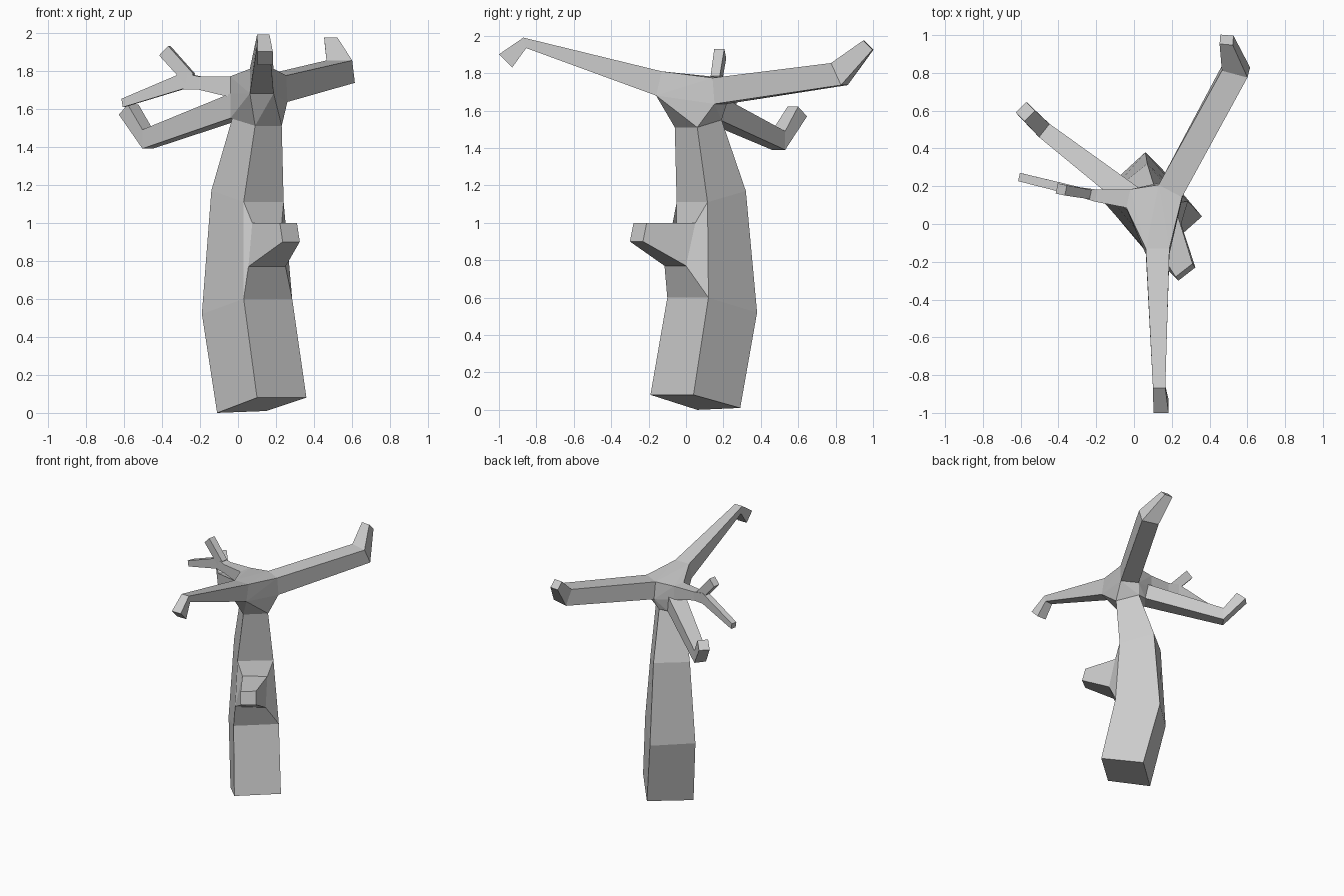
import bpy
import bmesh
from math import radians, sin, cos
from mathutils import Vector

default_cube = bpy.data.objects.get("Cube")
if default_cube:
    bpy.data.objects.remove(default_cube, do_unlink=True)

bark = bpy.data.materials.new("grey_bark")
bark.use_nodes = True
bark_colour = (0.6, 0.6, 0.6, 1)
bark.diffuse_color = bark_colour
bark.node_tree.nodes["Principled BSDF"].inputs["Base Color"].default_value = bark_colour


def finish(name, bm):
    """Turn a bmesh into a flat shaded object with the bark material."""
    bmesh.ops.recalc_face_normals(bm, faces=bm.faces)
    mesh = bpy.data.meshes.new(name)
    bm.to_mesh(mesh)
    bm.free()
    mesh.materials.append(bark)
    part = bpy.data.objects.new(name, mesh)
    bpy.context.collection.objects.link(part)
    return part


def loft(name, rings):
    """Skin a row of four-cornered rings and cap both ends."""
    bm = bmesh.new()
    loops = [[bm.verts.new(point) for point in ring] for ring in rings]
    for lower, upper in zip(loops, loops[1:]):
        for i in range(len(lower)):
            j = (i + 1) % len(lower)
            bm.faces.new((lower[i], lower[j], upper[j], upper[i]))
    bm.faces.new(loops[0][::-1])
    bm.faces.new(loops[-1])
    return finish(name, bm)


def section(centre, width, height, heading, lean):
    """Rectangular cross-section facing a compass heading, leaning along it."""
    heading, lean = radians(heading), radians(lean)
    along = Vector((cos(heading), sin(heading), 0))
    side = Vector((sin(heading), -cos(heading), 0)) * width / 2
    up = (along * sin(lean) + Vector((0, 0, cos(lean)))) * height / 2
    middle = Vector(centre)
    return [middle - side - up, middle + side - up,
            middle + side + up, middle - side + up]


# Trunk rings: corners run front, right, back, left
root_ring = [(.10, -.19, .08), (.36, .04, .08), (.15, .29, .01), (-.11, .06, 0)]
belly_ring = [(.03, -.1, .6), (.285, .12, .6), (.06, .38, .52), (-.19, .15, .52)]
chest_ring = [(.03, -.05, 1.11), (.24, .115, 1.11), (.07, .32, 1.17), (-.14, .15, 1.17)]
neck_ring = [(.09, -.06, 1.51), (.23, .06, 1.51), (.11, .19, 1.55), (-.03, .07, 1.55)]
loft("trunk", [root_ring, belly_ring, chest_ring, neck_ring])

# Swollen collar on the front right face, growing into a cut stub
collar_base = [belly_ring[0], belly_ring[1], chest_ring[1], chest_ring[0]]
collar_rim = [(.055, -.115, .77), (.25, 0, .77), (.23, .05, 1), (.075, -.05, 1)]
stub_end = [(.235, -.3, .9), (.325, -.23, .9), (.31, -.21, 1), (.22, -.28, 1)]
loft("stub_branch", [collar_base, collar_rim, stub_end])

# Main branches: each runs from the crown to an elbow and a bent tip
branches = {
    "front_branch": [
        section((.125, -.145, 1.745), .125, .133, -90, -13),
        section((.133, -.862, 1.962), .065, .058, -90, 15),
        section((.143, -.965, 1.865), .08, .1, -90, 45),
    ],
    "back_branch": [
        section((.195, .18, 1.705), .14, .14, 62, -5),
        section((.54, .82, 1.795), .14, .13, 75, -25),
        section((.49, .975, 1.95), .07, .07, 85, -45),
    ],
    "drooping_branch": [
        section((0, .13, 1.615), .13, .13, 142, 0),
        section((-.475, .495, 1.44), .09, .1, 142, 0),
        section((-.575, .595, 1.595), .08, .085, 135, -52),
    ],
    "forked_branch": [
        section((-.03, .135, 1.715), .1, .11, 168, 0),
        section((-.2, .15, 1.735), .065, .07, 168, 0),
        section((-.29, .17, 1.745), .05, .085, 168, 0),
        section((-.605, .248, 1.63), .045, .045, 168, 10),
    ],
}
for name, rings in branches.items():
    loft(name, rings)

# Upper prong of the fork
loft("fork_prong", [
    section((-.25, .16, 1.755), .05, .07, 168, -35),
    section((-.385, .183, 1.905), .055, .07, 168, -45),
])

# Crown: faceted knot joining the trunk top to every branch root
bm = bmesh.new()
for ring in [neck_ring] + [rings[0] for rings in branches.values()]:
    for point in ring:
        bm.verts.new(point)
hull = bmesh.ops.convex_hull(bm, input=bm.verts)
unused = {item for key in ("geom_interior", "geom_unused") for item in hull[key]
          if isinstance(item, bmesh.types.BMVert)}
bmesh.ops.delete(bm, geom=list(unused), context="VERTS")
finish("crown", bm)
